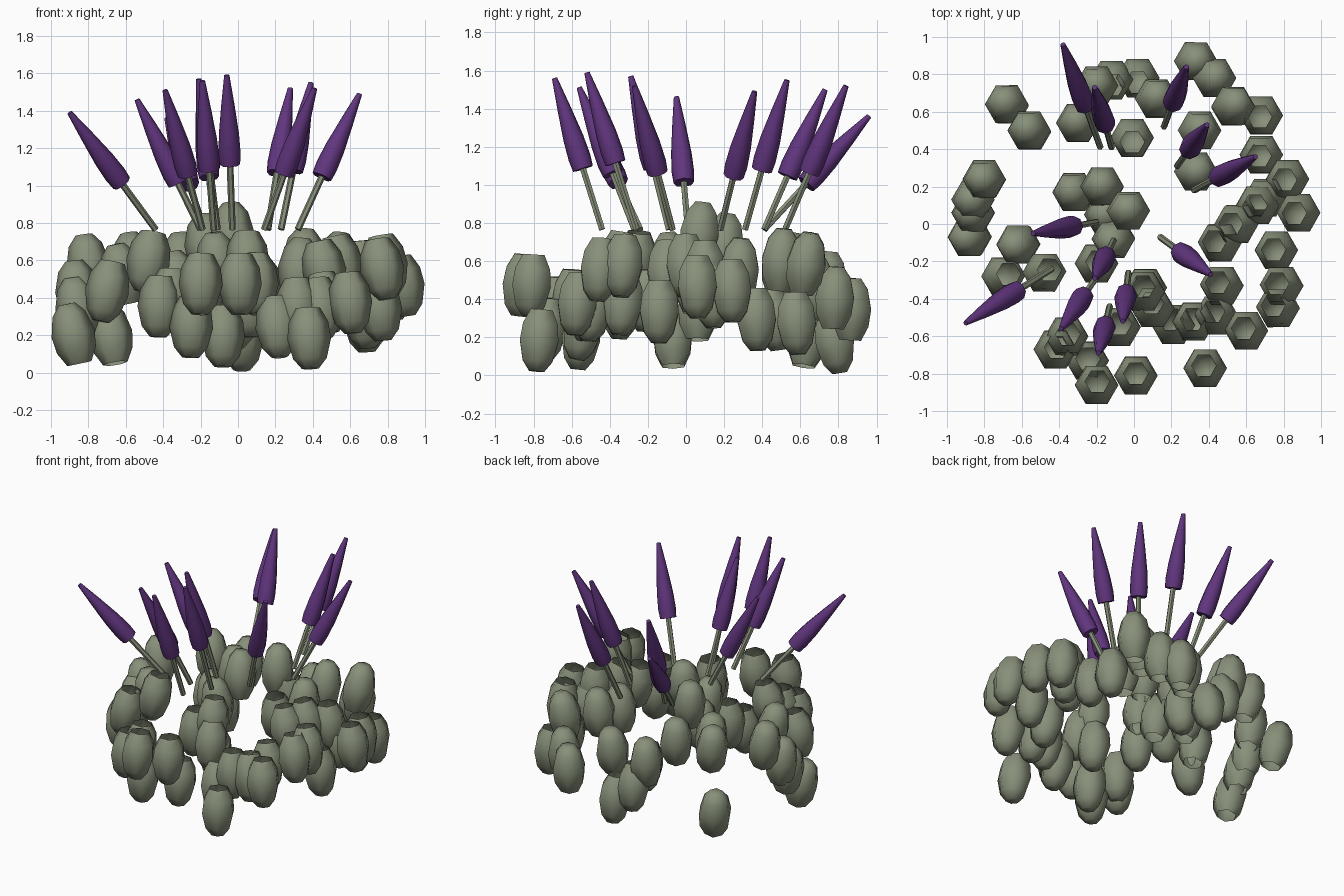
import bpy, bmesh, math, random
from mathutils import Vector, Matrix

random.seed(4)


def material(name, rgb):
    m = bpy.data.materials.new(name)
    m.diffuse_color = (*rgb, 1)
    return m


SAGE = material("sage green", (0.245, 0.28, 0.195))
PURPLE = material("deep purple", (0.12, 0.036, 0.21))


def lathe(bm, profile, sides, origin, axis, cap_end=True):
    """Revolve (radius, distance) points round an axis starting at origin."""
    axis = Vector(axis)
    turn = Matrix.Identity(3)
    up = Vector((0, 0, 1))
    if axis.z < 0:
        turn = Matrix.Rotation(math.pi, 3, "X")
        up = -up
    turn = up.rotation_difference(axis).to_matrix() @ turn
    mat = Matrix.Translation(origin) @ turn.to_4x4()
    rings = []
    for r, d in profile:
        ring = []
        for i in range(sides):
            a = 2 * math.pi * i / sides
            ring.append(bm.verts.new(mat @ Vector((r * math.cos(a), r * math.sin(a), d))))
        rings.append(ring)
    for lo, hi in zip(rings, rings[1:]):
        for i in range(sides):
            j = (i + 1) % sides
            bm.faces.new((lo[i], lo[j], hi[j], hi[i]))
    bm.faces.new(rings[0][::-1])
    if cap_end:
        bm.faces.new(rings[-1])


def finish(bm, name, mat, angle):
    mesh = bpy.data.meshes.new(name)
    bm.to_mesh(mesh)
    bm.free()
    mesh.materials.append(mat)
    ob = bpy.data.objects.new(name, mesh)
    bpy.context.collection.objects.link(ob)
    bpy.ops.object.select_all(action="DESELECT")
    ob.select_set(True)
    bpy.context.view_layer.objects.active = ob
    bpy.ops.object.shade_smooth_by_angle(angle=math.radians(angle))


# Leaf clumps: six-sided cups, open at one end, leaning slightly towards the middle
CUP = [(0.045, -0.17), (0.09, -0.115), (0.117, -0.01), (0.106, 0.08), (0.066, 0.155)]

OPEN_UP = [
    (0.38, -0.77, 0.19), (0.01, -0.81, 0.48), (-0.20, -0.86, 0.48), (-0.42, -0.67, 0.36),
    (-0.25, -0.73, 0.25), (0.60, -0.57, 0.38), (0.21, -0.54, 0.25), (0.77, -0.45, 0.56),
    (0.79, -0.33, 0.58), (0.76, -0.14, 0.34), (0.88, 0.06, 0.47), (0.82, 0.24, 0.45),
    (0.68, 0.37, 0.30), (0.68, 0.58, 0.28), (0.66, 0.10, 0.55), (0.55, 0.00, 0.58),
    (0.46, -0.10, 0.55), (0.47, -0.33, 0.38), (0.44, -0.49, 0.35), (0.32, -0.52, 0.35),
    (-0.08, -0.55, 0.20), (0.05, -0.36, 0.60), (0.10, -0.45, 0.48), (-0.48, -0.26, 0.60),
    (-0.70, -0.28, 0.44), (-0.20, -0.21, 0.40), (0.02, 0.78, 0.18), (-0.12, 0.77, 0.30),
    (-0.01, 0.46, 0.30), (-0.36, -0.60, 0.40), (0.70, 0.14, 0.42), (0.06, -0.34, 0.36),
]
OPEN_DOWN = [
    (-0.68, 0.64, 0.20), (-0.56, 0.50, 0.58), (-0.80, 0.24, 0.57), (-0.86, 0.13, 0.43),
    (-0.88, -0.07, 0.20), (-0.86, 0.06, 0.34), (-0.62, -0.11, 0.52), (-0.32, 0.17, 0.48),
    (-0.17, 0.20, 0.68), (-0.03, 0.07, 0.74), (-0.11, -0.08, 0.58), (-0.15, 0.05, 0.48),
    (0.33, 0.28, 0.55), (0.35, 0.50, 0.60), (0.53, 0.63, 0.58), (0.43, 0.78, 0.40),
    (0.33, 0.87, 0.34), (0.12, 0.67, 0.45), (-0.20, 0.74, 0.48), (-0.30, 0.54, 0.58),
]


def leaves(name, spots, up):
    bm = bmesh.new()
    for p in spots:
        inward = Vector((-p[0], -p[1], 0)).normalized()
        lean = math.radians(random.uniform(3, 13))
        axis = inward * math.sin(lean) + Vector((0, 0, up * math.cos(lean)))
        lathe(bm, CUP, 6, p, axis, cap_end=False)
    finish(bm, name, SAGE, 80)


leaves("upright_leaves", OPEN_UP, 1)
leaves("drooping_leaves", OPEN_DOWN, -1)

# Flower stalks: foot x, y, then tip x, y, z
STALKS = [
    (-0.44, -0.24, -0.90, -0.53, 1.39), (-0.20, 0.01, -0.54, -0.05, 1.46),
    (-0.19, -0.27, -0.39, -0.56, 1.51), (-0.13, -0.44, -0.19, -0.69, 1.56),
    (-0.03, -0.26, -0.06, -0.52, 1.59), (-0.11, -0.09, -0.21, -0.29, 1.57),
    (0.14, -0.07, 0.41, -0.27, 1.52), (0.32, 0.18, 0.65, 0.36, 1.49),
    (0.23, 0.31, 0.39, 0.53, 1.55), (0.16, 0.52, 0.28, 0.84, 1.52),
    (-0.12, 0.41, -0.21, 0.73, 1.50), (-0.18, 0.41, -0.38, 0.96, 1.36),
]
SPIKE = [(0.054, 0.0), (0.059, 0.06), (0.054, 0.17), (0.036, 0.33), (0.014, 0.5)]

stems, spikes = bmesh.new(), bmesh.new()
for fx, fy, tx, ty, tz in STALKS:
    foot, tip = Vector((fx, fy, 0.765)), Vector((tx, ty, tz))
    axis = (tip - foot).normalized()
    base = tip - axis * 0.5
    lathe(stems, [(0.018, 0), (0.018, (base - foot).length + 0.02)], 6, foot, axis)
    lathe(spikes, SPIKE, 8, base, axis)
finish(stems, "flower_stems", SAGE, 30)
finish(spikes, "flower_spikes", PURPLE, 50)
